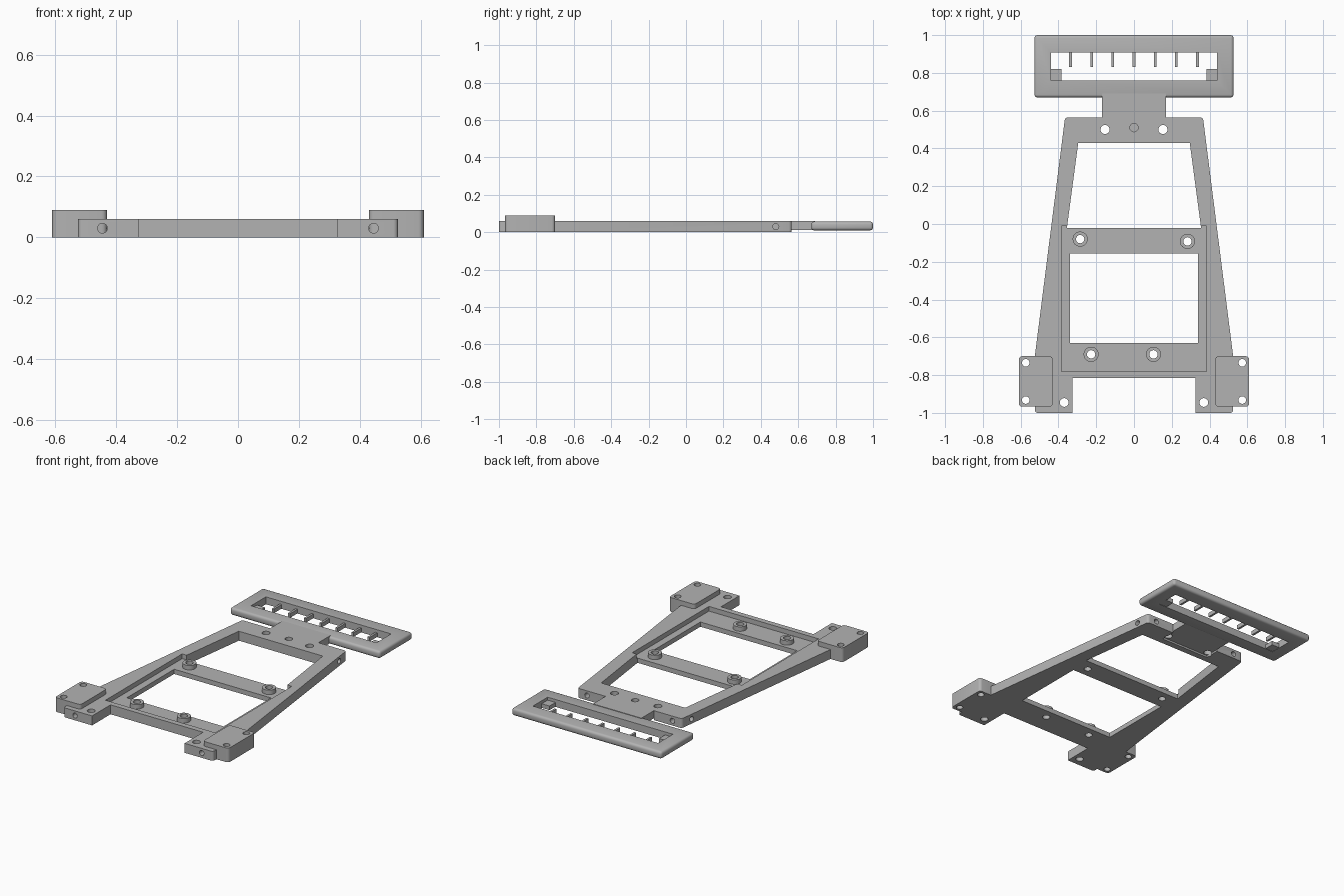
import bpy, bmesh, math
from mathutils import Matrix, Vector

cube = bpy.data.objects.get("Cube")
if cube:
    bpy.data.objects.remove(cube, do_unlink=True)

grey = bpy.data.materials.new("plain grey")
grey.use_nodes = True
grey.diffuse_color = (0.45, 0.45, 0.45, 1)
grey.node_tree.nodes["Principled BSDF"].inputs["Base Color"].default_value = (0.45, 0.45, 0.45, 1)


def finish(name, bm):
    bmesh.ops.recalc_face_normals(bm, faces=bm.faces)
    mesh = bpy.data.meshes.new(name)
    bm.to_mesh(mesh)
    bm.free()
    mesh.materials.append(grey)
    obj = bpy.data.objects.new(name, mesh)
    bpy.context.collection.objects.link(obj)
    return obj


def prism(name, points, z0, z1, radius=0, rounded=lambda co: True):
    """Extruded outline, with chosen upright edges rounded."""
    bm = bmesh.new()
    face = bm.faces.new([bm.verts.new((x, y, z0)) for x, y in points])
    new = bmesh.ops.extrude_face_region(bm, geom=[face])["geom"]
    bmesh.ops.translate(bm, vec=(0, 0, z1 - z0),
                        verts=[v for v in new if isinstance(v, bmesh.types.BMVert)])
    if radius:
        edges = [e for e in bm.edges
                 if abs(e.verts[0].co.z - e.verts[1].co.z) > 0.001 and rounded(e.verts[0].co)]
        bmesh.ops.bevel(bm, geom=edges, offset=radius, segments=4, profile=0.5, affect='EDGES')
    return finish(name, bm)


def box(name, x0, x1, y0, y1, z0, z1, radius=0):
    return prism(name, [(x0, y0), (x1, y0), (x1, y1), (x0, y1)], z0, z1, radius)


def cylinder(name, start, end, radius):
    a, b = Vector(start), Vector(end)
    turn = (b - a).to_track_quat('Z', 'Y').to_matrix().to_4x4()
    bm = bmesh.new()
    bmesh.ops.create_cone(bm, cap_ends=True, segments=24, radius1=radius, radius2=radius,
                          depth=(b - a).length,
                          matrix=Matrix.Translation((a + b) / 2) @ turn)
    return finish(name, bm)


def activate(obj):
    bpy.ops.object.select_all(action='DESELECT')
    obj.select_set(True)
    bpy.context.view_layer.objects.active = obj


def cut(obj, cutter):
    cutter.hide_render = True
    mod = obj.modifiers.new("cut", 'BOOLEAN')
    mod.operation, mod.solver, mod.object = 'DIFFERENCE', 'EXACT', cutter
    activate(obj)
    bpy.ops.object.modifier_apply(modifier=mod.name)
    bpy.data.objects.remove(cutter, do_unlink=True)


def drill(obj, x, y, radius, z0=-0.1, z1=0.2):
    cut(obj, cylinder("drill", (x, y, z0), (x, y, z1), radius))


def mirrored(half):
    return half + [(-x, y) for x, y in reversed(half)]


# Tapered frame with the handle stem
half = [(0.17, 0.69), (0.17, 0.565), (0.365, 0.565), (0.525, -0.70),
        (0.525, -1), (0.325, -1), (0.325, -0.815)]
frame = prism("frame", mirrored(half), 0, 0.06, 0.015,
              lambda co: abs(co.x) > 0.36 and (co.y > 0.5 or co.y < -0.9))

# Board pocket, openings and underside recess
cut(frame, box("pocket", -0.385, 0.385, -0.78, -0.01, 0.03, 0.1))
cut(frame, prism("upper_opening", mirrored([(0.295, 0.43), (0.355, -0.02)]), -0.1, 0.2))
cut(frame, box("lower_opening", -0.34, 0.34, -0.63, -0.155, -0.1, 0.2))
cut(frame, box("stem_recess", -0.171, 0.171, 0.47, 0.75, -0.1, 0.012))

# Frame screw holes, upright and sideways
drill(frame, 0, 0.51, 0.022, z0=0.035)
for s in (-1, 1):
    drill(frame, s * 0.153, 0.5, 0.024)
    drill(frame, s * 0.37, -0.945, 0.023)
    for start, end in (((0.445, -1.1, 0.03), (0.445, -0.9, 0.03)),
                       ((0.30, 0.7, 0.03), (0.30, 0.52, 0.03)),
                       ((0.5, 0.48, 0.03), (0.33, 0.48, 0.03))):
        cut(frame, cylinder("drill", (s * start[0], *start[1:]), (s * end[0], *end[1:]), 0.016))

# Board standoffs
parts = [frame]
for i, (x, y) in enumerate(((-0.285, -0.08), (0.283, -0.092), (-0.227, -0.69), (0.103, -0.69))):
    drill(frame, x, y, 0.022)
    boss = cylinder(f"standoff_{i + 1}", (x, y, 0.028), (x, y, 0.058), 0.04)
    drill(boss, x, y, 0.022)
    parts.append(boss)

# Raised mounting pads
for s, side in ((1, "left"), (-1, "right")):
    x0, x1 = sorted((s * 0.43, s * 0.61))
    pad = box(f"{side}_pad", x0, x1, -0.967, -0.70, 0, 0.09, 0.018)
    for y in (-0.735, -0.932):
        drill(pad, s * 0.573, y, 0.02)
    parts.append(pad)

# Handle with softened rim
handle = box("handle", -0.527, 0.527, 0.67, 1, 0.01, 0.057)
bm = bmesh.new()
bm.from_mesh(handle.data)
bmesh.ops.bevel(bm, geom=bm.edges[:], offset=0.015, segments=3, profile=0.5, affect='EDGES')
bm.to_mesh(handle.data)
bm.free()
cut(handle, box("slot", -0.44, 0.44, 0.76, 0.908, -0.1, 0.2))
parts.append(handle)

# Slot teeth and corner tabs
for i in range(7):
    x = (i - 3) * 0.112
    parts.append(box(f"tooth_{i + 1}", x - 0.007, x + 0.007, 0.83, 0.915, 0.012, 0.038))
for s, side in ((1, "left"), (-1, "right")):
    x0, x1 = sorted((s * 0.385, s * 0.45))
    parts.append(box(f"{side}_slot_tab", x0, x1, 0.75, 0.82, 0.012, 0.038))

for obj in parts:
    activate(obj)
    bpy.ops.object.shade_smooth_by_angle(angle=math.radians(30))
